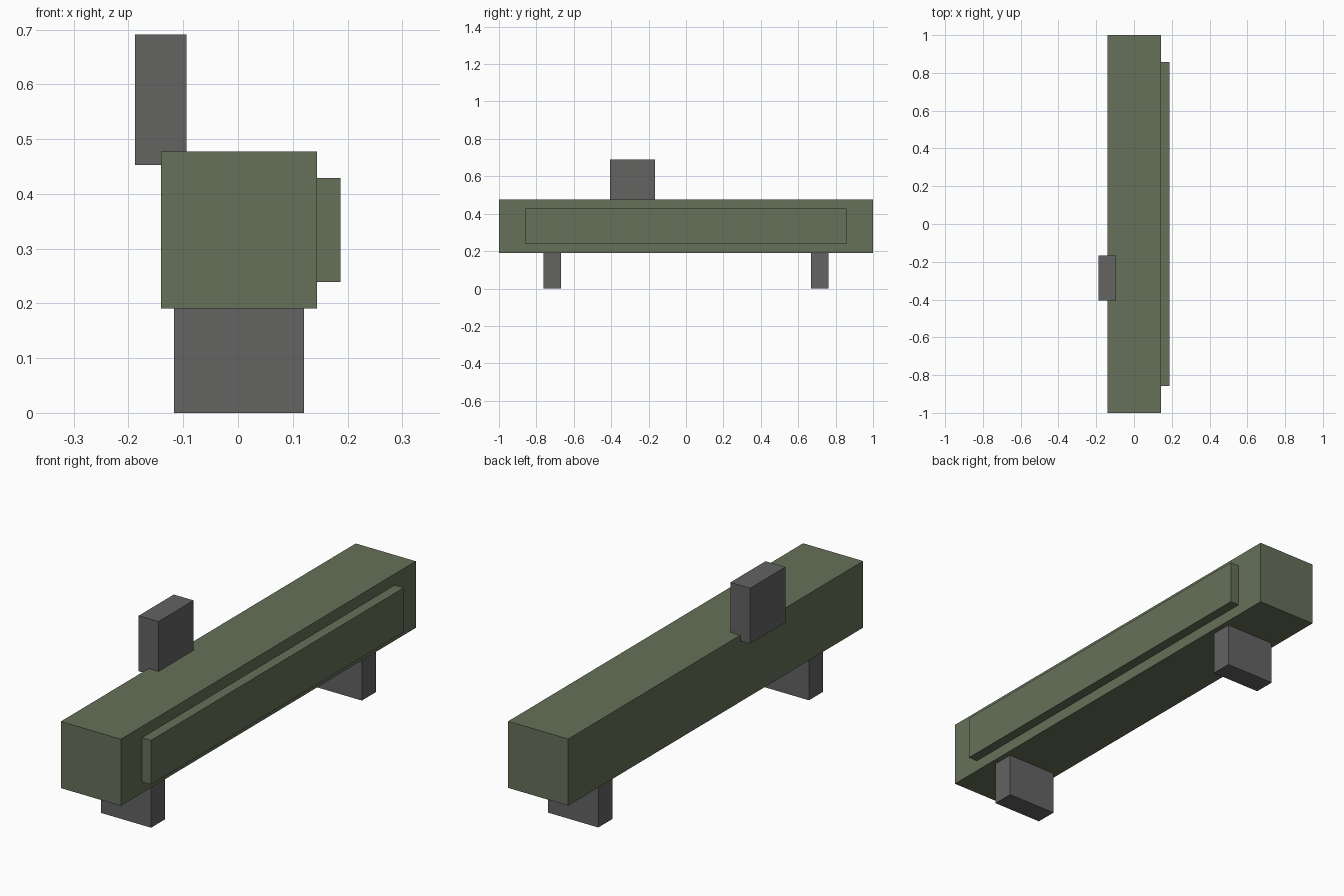
import bpy
import bmesh

if "Cube" in bpy.data.objects:
    bpy.data.objects.remove(bpy.data.objects["Cube"])


def material(name, colour):
    mat = bpy.data.materials.new(name)
    mat.diffuse_color = (*colour, 1.0)
    mat.use_nodes = True
    mat.node_tree.nodes["Principled BSDF"].inputs["Base Color"].default_value = mat.diffuse_color
    return mat


def box(name, x, y, z, mat):
    """Flat-sided box spanning the given (min, max) ranges."""
    bm = bmesh.new()
    bmesh.ops.create_cube(bm, size=1.0)
    for v in bm.verts:
        v.co = [r[0] if c < 0 else r[1] for c, r in zip(v.co, (x, y, z))]
    mesh = bpy.data.meshes.new(name)
    bm.to_mesh(mesh)
    bm.free()
    mesh.materials.append(mat)
    obj = bpy.data.objects.new(name, mesh)
    bpy.context.collection.objects.link(obj)
    return obj


green = material("olive_green", (0.133, 0.162, 0.10))
grey = material("dark_grey", (0.125, 0.126, 0.124))

# Long main body and the raised panel on its right side
box("main_body", (-0.141, 0.144), (-1.0, 1.0), (0.191, 0.477), green)
box("side_panel", (0.140, 0.187), (-0.857, 0.857), (0.239, 0.429), green)

# Sight block overlapping the upper left edge
box("sight_block", (-0.188, -0.094), (-0.405, -0.167), (0.453, 0.691), grey)

# Two feet under the body
for name, y in (("front_foot", (-0.762, -0.667)), ("back_foot", (0.667, 0.762))):
    box(name, (-0.117, 0.121), y, (0.0, 0.195), grey)
